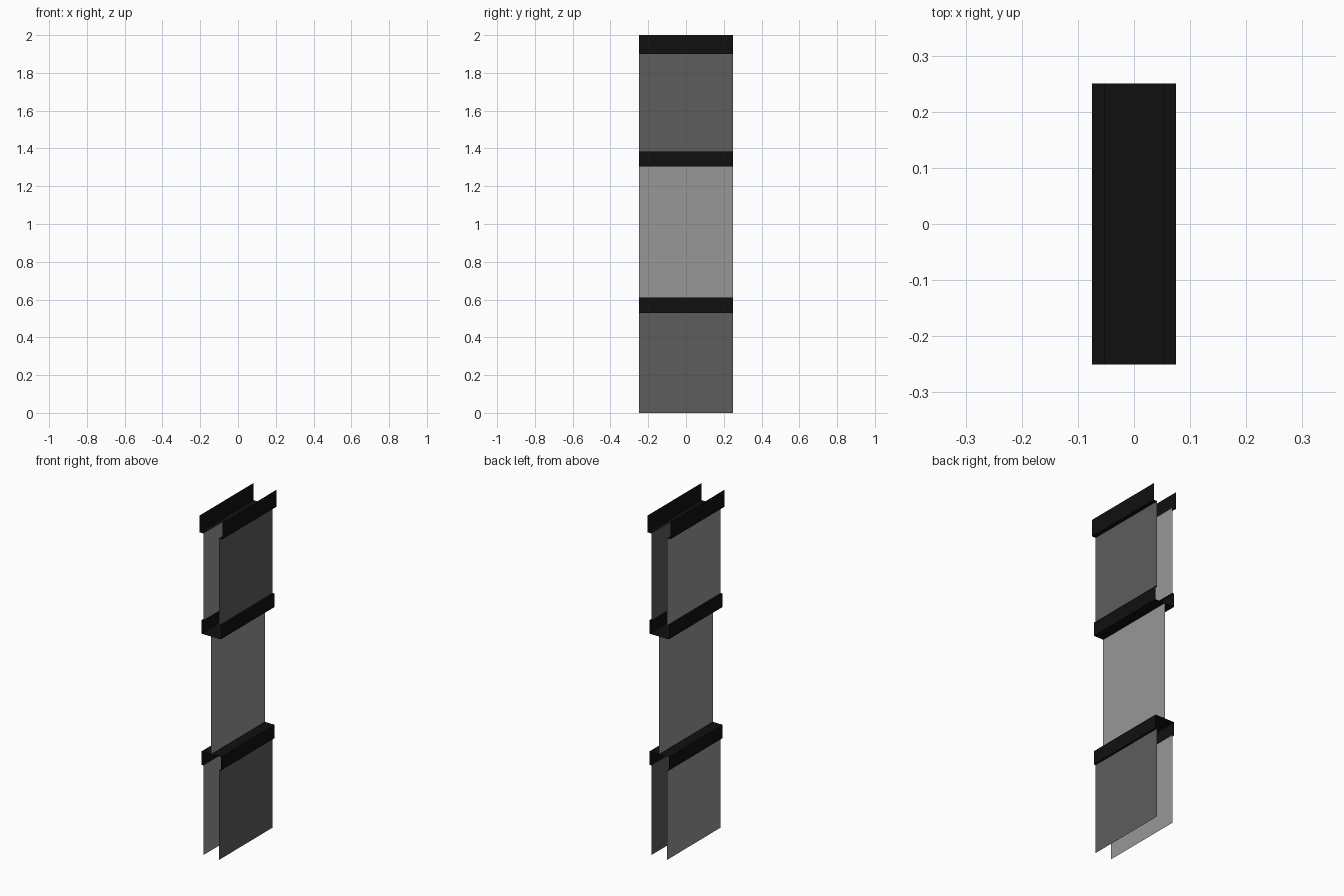
import bpy

if "Cube" in bpy.data.objects:
    bpy.data.objects.remove(bpy.data.objects["Cube"])

HALF_DEPTH = 0.25


def material(name, value):
    m = bpy.data.materials.new(name)
    m.diffuse_color = (value, value, value, 1)
    m.use_nodes = True
    m.node_tree.nodes["Principled BSDF"].inputs["Base Color"].default_value = m.diffuse_color
    return m


BLACK = material("black_trim", 0.005)
DARK = material("dark_grey", 0.11)
LIGHT = material("light_grey", 0.31)


def sheet(name, profile, mat):
    """Thin sheet: an open (x, z) profile swept along y."""
    verts = [(x, y, z) for x, z in profile for y in (-HALF_DEPTH, HALF_DEPTH)]
    faces = [(2 * i, 2 * i + 1, 2 * i + 3, 2 * i + 2) for i in range(len(profile) - 1)]
    mesh = bpy.data.meshes.new(name)
    mesh.from_pydata(verts, [], faces)
    mesh.materials.append(mat)
    obj = bpy.data.objects.new(name, mesh)
    bpy.context.collection.objects.link(obj)
    return obj


PANEL, COLLAR, RIM = 0.052, 0.063, 0.075

# single web joining the two channels
sheet("middle_web", [(0, 0.61), (0, 1.305)], LIGHT)

# closed collars with inward lips: cap over the lower channel, tray under the upper
for name, plate, lip in (("lower_collar", 0.61, 0.53), ("upper_collar", 1.305, 1.385)):
    sheet(name, [(-PANEL, lip), (-COLLAR, lip), (-COLLAR, plate),
                 (COLLAR, plate), (COLLAR, lip), (PANEL, lip)], BLACK)

# side panels of both channels and the flared open rim at the top
for side, s, mat in (("left", -1, LIGHT), ("right", 1, DARK)):
    sheet(side + "_lower_panel", [(s * PANEL, 0), (s * PANEL, 0.53)], mat)
    sheet(side + "_upper_panel", [(s * PANEL, 1.385), (s * PANEL, 1.90)], mat)
    sheet(side + "_top_rim", [(s * PANEL, 1.90), (s * RIM, 1.90), (s * RIM, 2.0)], BLACK)
